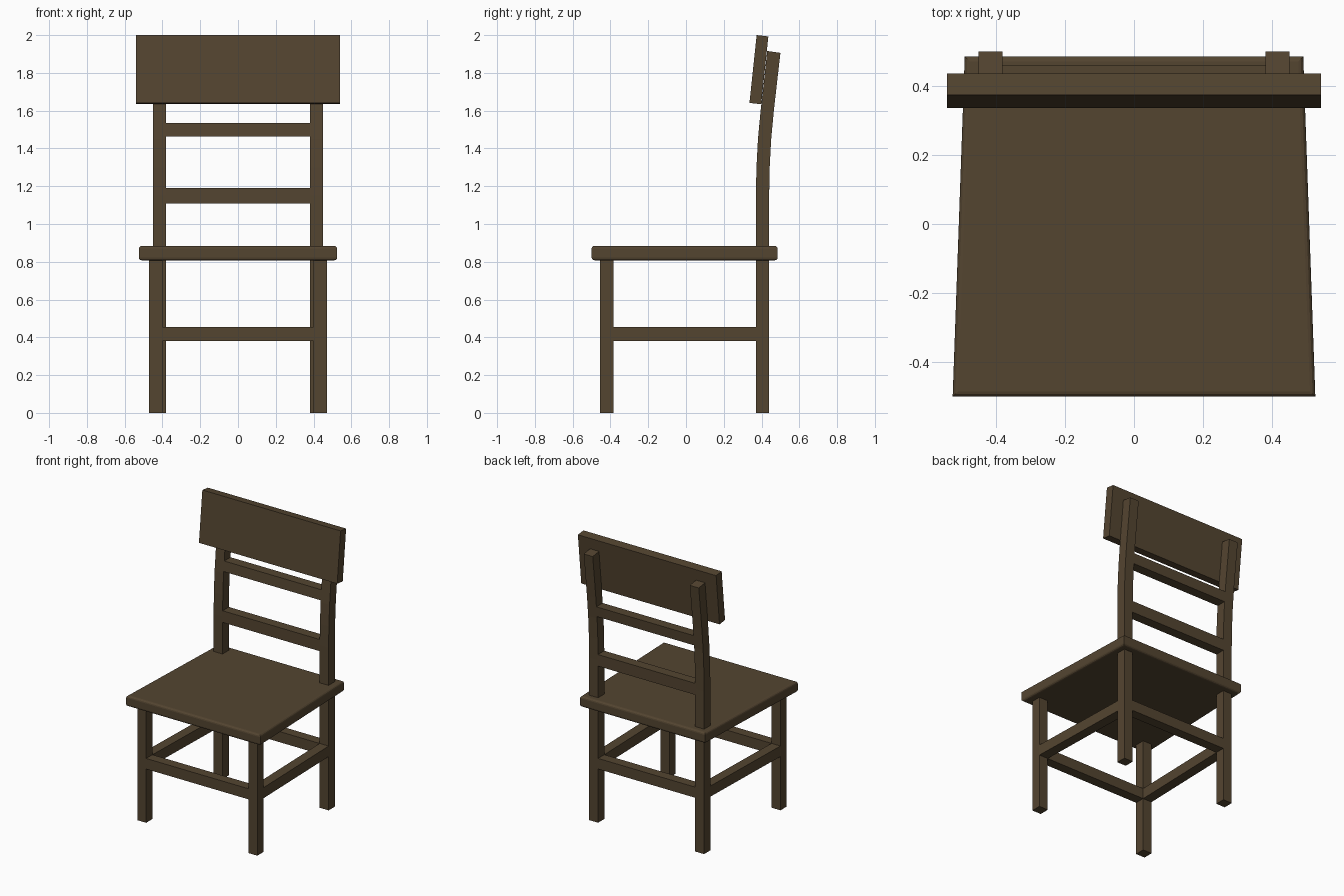
import bpy, bmesh

if "Cube" in bpy.data.objects:
    bpy.data.objects.remove(bpy.data.objects["Cube"])

wood = bpy.data.materials.new("dark brown wood")
wood.diffuse_color = (0.088, 0.059, 0.030, 1)
wood.use_nodes = True
wood.node_tree.nodes["Principled BSDF"].inputs["Base Color"].default_value = wood.diffuse_color


def loft(name, rings):
    """Solid skinned through a series of four-cornered rings."""
    bm = bmesh.new()
    loops = [[bm.verts.new(p) for p in r] for r in rings]
    for a, b in zip(loops, loops[1:]):
        for i in range(4):
            j = (i + 1) % 4
            bm.faces.new((a[i], a[j], b[j], b[i]))
    bm.faces.new(loops[0][::-1])
    bm.faces.new(loops[-1])
    bmesh.ops.recalc_face_normals(bm, faces=bm.faces)
    me = bpy.data.meshes.new(name)
    bm.to_mesh(me)
    bm.free()
    me.materials.append(wood)
    ob = bpy.data.objects.new(name, me)
    bpy.context.collection.objects.link(ob)
    return ob


def ring(x0, x1, y0, y1, z):
    return [(x0, y0, z), (x1, y0, z), (x1, y1, z), (x0, y1, z)]


def cross_bar(name, profile, half):
    """Bar across the chair from a (y, z) profile."""
    return loft(name, [[(x, y, z) for y, z in profile] for x in (-half, half)])


def mirror(ob):
    ob.modifiers.new("mirror", "MIRROR").use_axis[0] = True
    return ob


# backward lean of the rear posts: (height, offset)
LEAN = [(0, 0), (1.15, 0), (1.3, .003), (1.45, .011), (1.6, .025), (1.75, .042), (1.91, .06)]


def lean(z):
    for (z0, a), (z1, b) in zip(LEAN, LEAN[1:]):
        if z <= z1:
            return a + (b - a) * (z - z0) / (z1 - z0)
    return LEAN[-1][1]


# legs; the rear ones run up into the curved back posts
mirror(loft("front_leg", [ring(.40, .47, -.455, -.385, z) for z in (0, .83)]))
rings = [ring(.38, .45, .37 + o, .44 + o, z) for z, o in LEAN]
rings[-1] = [(x, y, z + (.006 if y < .47 else -.004)) for x, y, z in rings[-1]]
mirror(loft("rear_post", rings))

# stretchers between the legs
Z0, Z1 = .38, .455
for name, y0, y1, half in (("front_stretcher", -.455, -.385, .40),
                           ("rear_stretcher", .37, .44, .38)):
    cross_bar(name, [(y0, Z0), (y1, Z0), (y1, Z1), (y0, Z1)], half)
mirror(loft("side_stretcher", [
    [(x, y, Z0), (x + .07, y, Z0), (x + .07, y, Z1), (x, y, Z1)]
    for x, y in ((.40, -.385), (.38, .37))]))

# back slats follow the posts
for name, a, b in (("lower_slat", 1.108, 1.19), ("upper_slat", 1.463, 1.535)):
    cross_bar(name, [(.37 + lean(a), a), (.44 + lean(a), a),
                     (.44 + lean(b), b), (.37 + lean(b), b)], .385)

# wide tilted top board
cross_bar("top_board", [(.336, 1.641), (.398, 1.634), (.436, 1.993), (.374, 2.0)], .541)

# tapered seat with rounded top and bottom edges
seat = loft("seat", [[(-.525, -.5, z), (.525, -.5, z), (.49, .485, z), (-.49, .485, z)]
                     for z in (.808, .884)])
bm = bmesh.new()
bm.from_mesh(seat.data)
rim = [e for e in bm.edges if abs(e.verts[0].co.z - e.verts[1].co.z) < .001]
bmesh.ops.bevel(bm, geom=rim, offset=.015, segments=3, profile=.5, affect='EDGES')
bm.to_mesh(seat.data)
bm.free()
